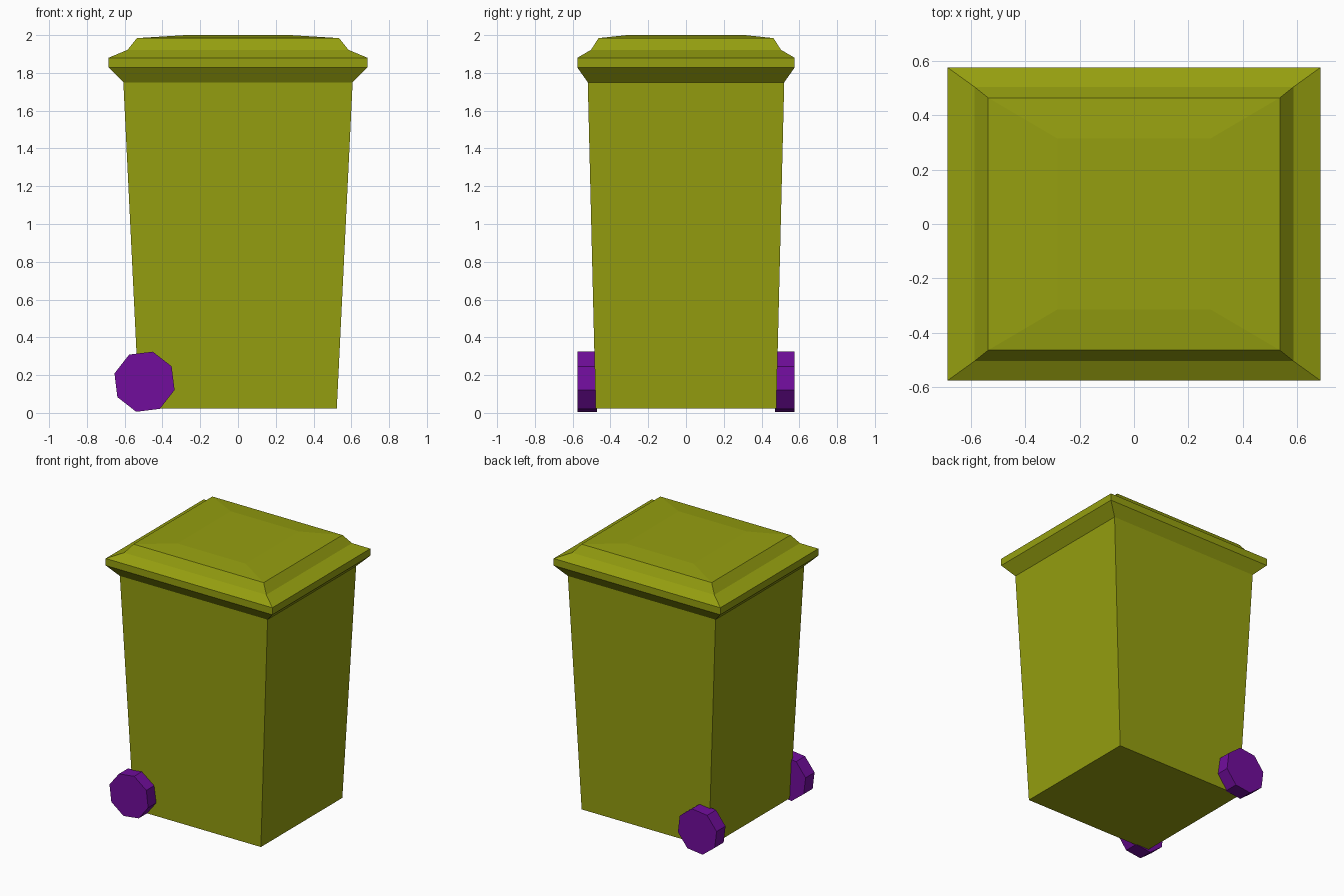
import bpy, bmesh, math
from mathutils import Matrix

cube = bpy.data.objects.get("Cube")
if cube:
    bpy.data.objects.remove(cube, do_unlink=True)


def make_material(name, color):
    mat = bpy.data.materials.new(name)
    mat.use_nodes = True
    mat.diffuse_color = color
    mat.node_tree.nodes["Principled BSDF"].inputs["Base Color"].default_value = color
    return mat


def add_object(name, bm, mat):
    bmesh.ops.recalc_face_normals(bm, faces=bm.faces)
    mesh = bpy.data.meshes.new(name)
    bm.to_mesh(mesh)
    bm.free()
    mesh.materials.append(mat)
    obj = bpy.data.objects.new(name, mesh)
    bpy.context.collection.objects.link(obj)
    return obj


def loft(name, sections, mat):
    """Stack rectangles given as (half width, half depth, height)."""
    bm = bmesh.new()
    rings = [[bm.verts.new((sx * w, sy * d, z))
              for sx, sy in ((-1, -1), (1, -1), (1, 1), (-1, 1))]
             for w, d, z in sections]
    for low, high in zip(rings, rings[1:]):
        for i in range(4):
            j = (i + 1) % 4
            bm.faces.new((low[i], low[j], high[j], high[i]))
    bm.faces.new(rings[0][::-1])
    bm.faces.new(rings[-1])
    return add_object(name, bm, mat)


def wheel(name, y, mat):
    """Eight-sided wheel with its axle along y."""
    bm = bmesh.new()
    bmesh.ops.create_cone(bm, cap_ends=True, segments=8,
                          radius1=0.165, radius2=0.165, depth=0.105)
    spin = Matrix.Rotation(math.radians(-29.5), 4, "Y")
    tip = Matrix.Rotation(math.radians(90), 4, "X")
    bm.transform(Matrix.Translation((-0.495, y, 0.165)) @ spin @ tip)
    return add_object(name, bm, mat)


olive = make_material("olive plastic", (0.30, 0.345, 0.005, 1))
purple = make_material("purple wheel", (0.165, 0.004, 0.335, 1))

# Tapered bin
loft("bin_body", [(0.523, 0.478, 0.022), (0.607, 0.52, 1.75)], olive)

# Flared rim and stepped lid
loft("lid", [(0.607, 0.52, 1.75), (0.685, 0.575, 1.828), (0.685, 0.575, 1.88),
             (0.585, 0.503, 1.922), (0.535, 0.463, 1.984), (0.28, 0.313, 2.0)], olive)

# Wheels on the right edge, front and back
wheel("front_wheel", -0.5225, purple)
wheel("back_wheel", 0.5225, purple)
